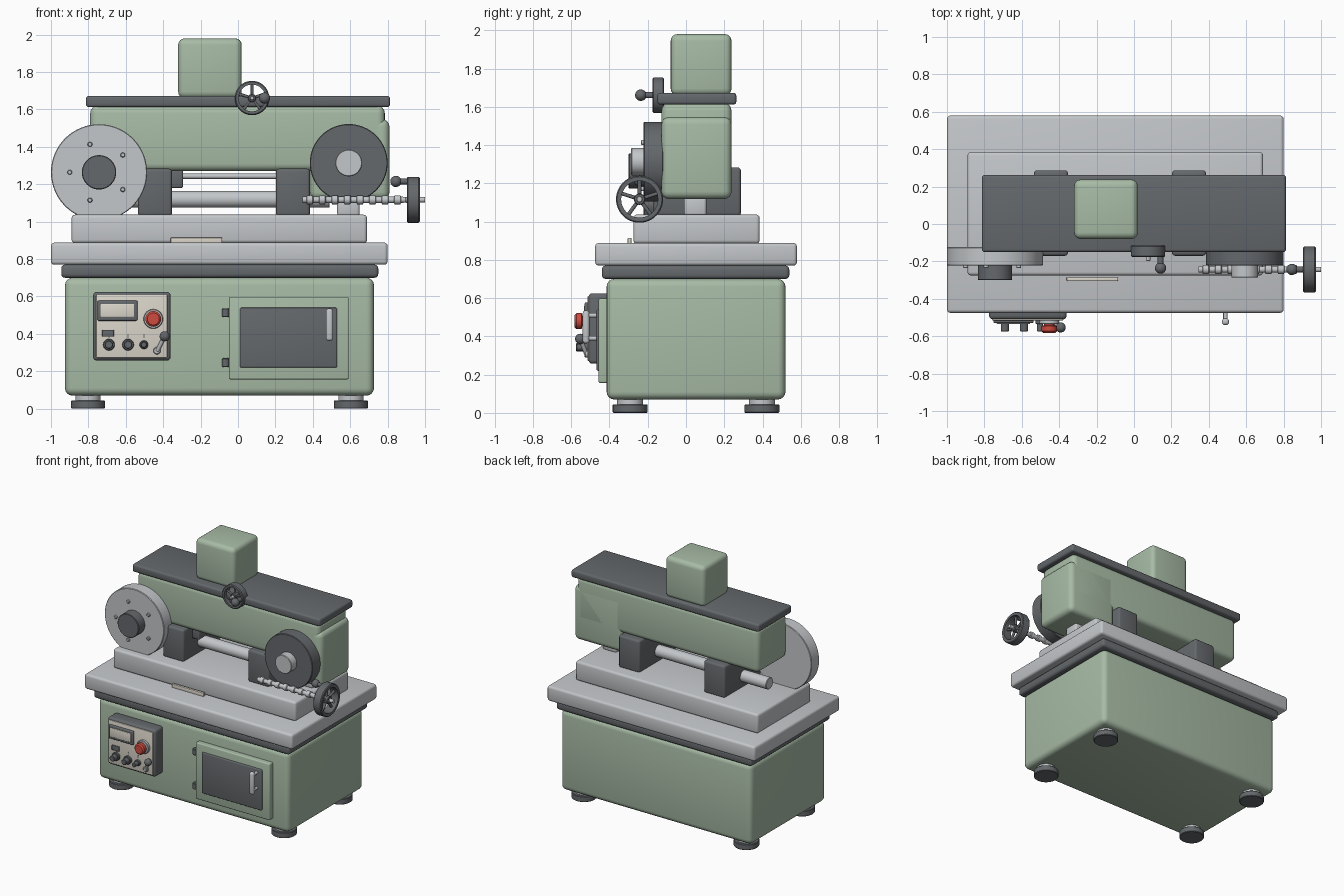
import bpy, bmesh
from math import pi, cos, sin
from mathutils import Vector

if "Cube" in bpy.data.objects:
    bpy.data.objects.remove(bpy.data.objects["Cube"])


def material(name, rgb):
    m = bpy.data.materials.new(name)
    m.diffuse_color = (*rgb, 1)
    m.use_nodes = True
    m.node_tree.nodes["Principled BSDF"].inputs["Base Color"].default_value = m.diffuse_color
    return m


GREEN = material("green_paint", (0.39, 0.50, 0.38))
DARK = material("dark_paint", (0.13, 0.14, 0.15))
LIGHT = material("bare_steel", (0.55, 0.57, 0.59))
CREAM = material("cream_panel", (0.72, 0.68, 0.60))
RED = material("red_button", (0.62, 0.07, 0.05))
X, Y, Z = Vector((1, 0, 0)), Vector((0, 1, 0)), Vector((0, 0, 1))


def finish(name, bm, mat):
    bmesh.ops.recalc_face_normals(bm, faces=bm.faces)
    me = bpy.data.meshes.new(name)
    bm.to_mesh(me)
    bm.free()
    me.materials.append(mat)
    ob = bpy.data.objects.new(name, me)
    bpy.context.collection.objects.link(ob)
    bpy.ops.object.select_all(action='DESELECT')
    ob.select_set(True)
    bpy.context.view_layer.objects.active = ob
    bpy.ops.object.shade_smooth_by_angle(angle=0.6)
    return ob


def box(name, x, y, z, mat, bevel=0.01, seg=3):
    """Rounded box from (min, max) pairs."""
    bm = bmesh.new()
    bmesh.ops.create_cube(bm, size=1)
    for v in bm.verts:
        v.co = Vector([(a + b) / 2 + c * (b - a) for (a, b), c in zip((x, y, z), v.co)])
    if bevel:
        bmesh.ops.bevel(bm, geom=bm.edges[:], offset=bevel, segments=seg, profile=0.5, affect='EDGES')
    return finish(name, bm, mat)


def lathe(name, loc, axis, profile, mat, ring=False, n=40):
    """Revolve (radius, height) points about an axis through loc."""
    bm = bmesh.new()
    q = Vector(axis).to_track_quat('Z', 'Y')
    rows = [[bm.verts.new(Vector(loc) + q @ Vector((r * cos(2 * pi * i / n), r * sin(2 * pi * i / n), h)))
             for i in range(n)] for r, h in profile]
    pairs = list(zip(rows, rows[1:]))
    if ring:
        pairs.append((rows[-1], rows[0]))
    for a, b in pairs:
        for i in range(n):
            j = (i + 1) % n
            bm.faces.new((a[i], a[j], b[j], b[i]))
    if not ring:
        bm.faces.new(rows[0])
        bm.faces.new(rows[-1])
    return finish(name, bm, mat)


def rod(name, a, b, r, mat, c=0.004, n=40):
    """Cylinder from a to b with chamfered ends."""
    d = Vector(b) - Vector(a)
    L = d.length
    return lathe(name, a, d, [(r - c, 0), (r, c), (r, L - c), (r - c, L)], mat, n=n)


def ball(name, loc, r, mat):
    bm = bmesh.new()
    bmesh.ops.create_uvsphere(bm, u_segments=24, v_segments=14, radius=r)
    bmesh.ops.translate(bm, verts=bm.verts, vec=Vector(loc))
    return finish(name, bm, mat)


def handwheel(name, loc, axis, r, depth, side, grip, hub_out):
    """Spoked wheel; axis points to the grip side, side is the grip offset."""
    c, h, t, e = Vector(loc), depth / 2, r * 0.22, 0.006
    lathe(name + "_rim", c, axis, [(r - e, -h), (r, e - h), (r, h - e), (r - e, h), (r - t, h), (r - t, -h)],
          DARK, ring=True, n=48)
    rod(name + "_hub", c - axis * h * 0.8, c + axis * h * 0.8, r * 0.24, DARK)
    rod(name + "_axle_end", c - axis * h, c + axis * (h + hub_out), r * 0.13, LIGHT)
    u = axis.cross(Z)
    for i in range(5):
        a = pi / 2 + 2 * pi * i / 5
        rod(f"{name}_spoke_{i}", c, c + (u * cos(a) + Z * sin(a)) * (r - t / 2), r * 0.08, DARK, n=12)
    p = c + side + axis * h
    rod(name + "_grip", p - axis * 0.02, p + axis * grip, 0.016, DARK, n=20)
    ball(name + "_knob", p + axis * grip, 0.03, DARK)


# Cabinet, table and bed
box("cabinet", (-0.925, 0.727), (-0.415, 0.52), (0.07, 0.70), GREEN, 0.04, 4)
box("table_plinth", (-0.945, 0.75), (-0.44, 0.54), (0.70, 0.77), DARK, 0.02)
box("work_table", (-1.0, 0.80), (-0.475, 0.58), (0.77, 0.888), LIGHT, 0.018)
box("machine_bed", (-0.89, 0.69), (-0.275, 0.385), (0.885, 1.037), LIGHT, 0.018)
box("scale_plate", (-0.36, -0.085), (-0.305, -0.285), (0.885, 0.915), CREAM, 0.004)
for i, fx in enumerate((-0.802, 0.604)):
    for j, fy in enumerate((-0.292, 0.397)):
        rod(f"foot_pad_{i}{j}", (fx, fy, 0), (fx, fy, 0.045), 0.091, DARK)
        rod(f"foot_stem_{i}{j}", (fx, fy, 0.04), (fx, fy, 0.09), 0.068, LIGHT)

# Upper head, end housing, cover and motor
box("head_body", (-0.79, 0.785), (-0.128, 0.238), (1.27, 1.62), GREEN, 0.04, 4)
box("end_housing", (0.385, 0.81), (-0.128, 0.238), (1.118, 1.548), GREEN, 0.04, 4)
box("head_cover", (-0.813, 0.813), (-0.15, 0.263), (1.612, 1.673), DARK, 0.015)
box("motor_box", (-0.32, 0.02), (-0.08, 0.238), (1.66, 1.98), GREEN, 0.035, 4)

# Bearing blocks, shafts and support
for name, x0 in (("left", -0.535), ("right", 0.203)):
    box(name + "_bearing_block", (x0, x0 + 0.182), (-0.17, 0.287), (1.03, 1.283), DARK, 0.016)
rod("main_shaft", (-0.76, 0.05, 1.12), (0.49, 0.05, 1.12), 0.045, LIGHT)
rod("guide_rod", (-0.4, 0, 1.243), (0.25, 0, 1.243), 0.014, LIGHT)
box("guide_bracket", (-0.37, -0.294), (-0.06, 0.04), (1.18, 1.275), DARK)
box("housing_support", (0.53, 0.65), (-0.01, 0.107), (1.03, 1.13), LIGHT, 0.015)

# Left face plate with bolts, right drive wheel
wc = Vector((-0.743, 0, 1.264))
rod("face_plate", wc - Y * 0.123, wc - Y * 0.222, 0.257, LIGHT, n=64)
rod("face_plate_hub", wc - Y * 0.2, wc - Y * 0.30, 0.092, DARK)
for i in range(5):
    p = wc + (X * cos(pi + i * 2 * pi / 5) + Z * sin(pi + i * 2 * pi / 5)) * 0.157
    rod(f"face_plate_bolt_{i}", p - Y * 0.2, p - Y * 0.236, 0.013, LIGHT, n=16)
dc = Vector((0.592, 0, 1.314))
rod("drive_wheel", dc - Y * 0.12, dc - Y * 0.222, 0.208, DARK, n=64)
rod("drive_wheel_hub", dc - Y * 0.2, dc - Y * 0.287, 0.072, LIGHT)

# Lead screw and handwheels
prof = [(0.017, 0)]
for i in range(8):
    h = 0.02 + i * 0.067
    prof += [(0.017, h), (0.024, h + 0.004), (0.024, h + 0.034), (0.017, h + 0.038)]
prof += [(0.014, 0.56), (0.014, 0.655)]
lathe("lead_screw", (0.345, -0.243, 1.117), X, prof, LIGHT, n=24)
handwheel("feed_handwheel", (0.938, -0.243, 1.117), -X, 0.123, 0.068, Z * 0.098, 0.06, 0.01)
handwheel("top_handwheel", (0.075, -0.145, 1.661), -Y, 0.092, 0.062, X * 0.067, 0.06, 0.022)

# Control panel
box("control_box", (-0.775, -0.36), (-0.51, -0.40), (0.257, 0.625), DARK, 0.02)
box("control_face", (-0.758, -0.378), (-0.516, -0.50), (0.272, 0.608), CREAM, 0.005)
box("display_frame", (-0.752, -0.537), (-0.53, -0.51), (0.47, 0.578), DARK, 0.008)
box("display_screen", (-0.735, -0.555), (-0.534, -0.52), (0.49, 0.56), CREAM, 0.003)
box("rocker_switch", (-0.727, -0.663), (-0.526, -0.51), (0.385, 0.422), DARK, 0.004)
rod("stop_collar", (-0.453, -0.51, 0.48), (-0.453, -0.535, 0.48), 0.052, LIGHT)
lathe("stop_button", (-0.453, -0.53, 0.48), -Y, [(0.028, 0), (0.028, 0.012), (0.042, 0.016), (0.042, 0.042),
                                               (0.032, 0.052)], RED)
for i, (kx, r) in enumerate(((-0.69, 0.031), (-0.588, 0.031), (-0.503, 0.023))):
    k = Vector((kx, 0, 0.342))
    rod(f"dial_base_{i}", k - Y * 0.51, k - Y * 0.535, r, DARK, n=28)
    rod(f"dial_cap_{i}", k - Y * 0.53, k - Y * 0.575, r * 0.72, DARK, n=28)
    box(f"dial_mark_{i}", (kx - 0.003, kx + 0.003), (-0.519, -0.51), (0.378, 0.40), DARK, 0)
rod("lever_base", (-0.433, -0.51, 0.31), (-0.433, -0.53, 0.31), 0.02, LIGHT, n=24)
rod("lever_arm", (-0.433, -0.52, 0.305), (-0.393, -0.552, 0.385), 0.011, LIGHT, n=16)
ball("lever_knob", (-0.392, -0.553, 0.387), 0.027, DARK)

# Cabinet door
box("door_panel", (-0.048, 0.592), (-0.457, -0.40), (0.157, 0.598), GREEN, 0.008)
box("door_window", (0.01, 0.53), (-0.468, -0.44), (0.22, 0.54), DARK, 0.008)
box("door_handle", (0.47, 0.508), (-0.54, -0.505), (0.363, 0.535), LIGHT, 0.014)
for i, z in enumerate((0.39, 0.51)):
    rod(f"door_handle_post_{i}", (0.489, -0.46, z), (0.489, -0.515, z), 0.012, LIGHT, n=16)
for i, z in enumerate((0.246, 0.513)):
    rod(f"door_hinge_{i}", (-0.066, -0.433, z - 0.024), (-0.066, -0.433, z + 0.024), 0.019, DARK, n=20)
